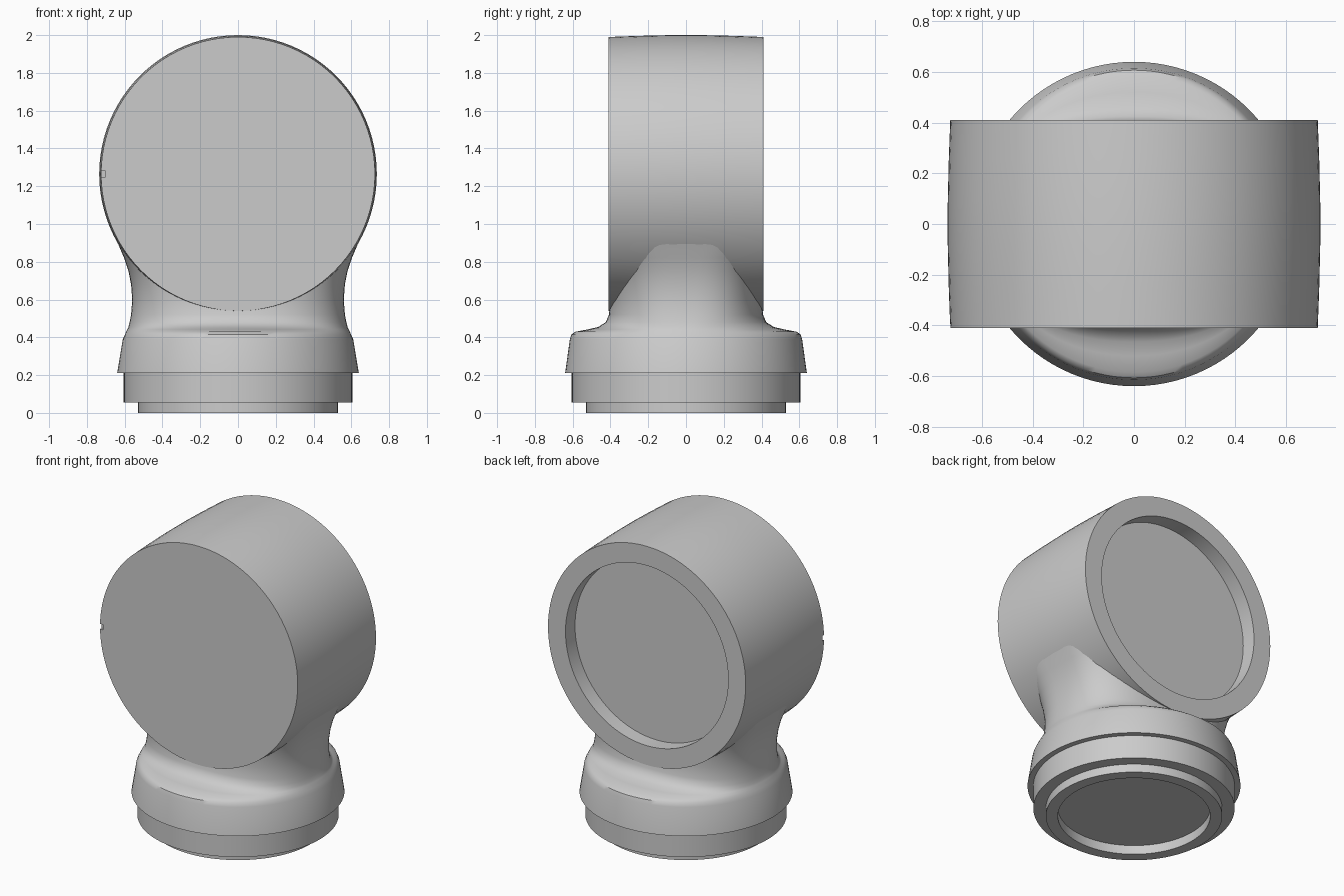
import bpy, bmesh, math
from mathutils import Matrix

cube = bpy.data.objects.get("Cube")
if cube:
    bpy.data.objects.remove(cube, do_unlink=True)

grey = bpy.data.materials.new("plain grey")
grey.use_nodes = True
colour = (0.6, 0.6, 0.6, 1)
grey.diffuse_color = colour
grey.node_tree.nodes["Principled BSDF"].inputs["Base Color"].default_value = colour

SEG = 96
HEAD_Z = 1.265


def loft(name, rows):
    """Skin stacked sections (z, half width x, half width y, roundness exponent)."""
    bm = bmesh.new()
    rings = []
    for z, a, b, n in rows:
        ring = []
        for i in range(SEG):
            t = 2 * math.pi * i / SEG
            c, s = math.cos(t), math.sin(t)
            x = math.copysign(abs(c) ** (2 / n), c) * a
            y = math.copysign(abs(s) ** (2 / n), s) * b
            ring.append(bm.verts.new((x, y, z)))
        rings.append(ring)
    for low, high in zip(rings, rings[1:]):
        for i in range(SEG):
            j = (i + 1) % SEG
            bm.faces.new((low[i], low[j], high[j], high[i]))
    bm.faces.new(rings[0][::-1])
    bm.faces.new(rings[-1])
    bmesh.ops.recalc_face_normals(bm, faces=bm.faces)
    mesh = bpy.data.meshes.new(name)
    bm.to_mesh(mesh)
    bm.free()
    obj = bpy.data.objects.new(name, mesh)
    bpy.context.collection.objects.link(obj)
    mesh.materials.append(grey)
    return obj


def lathe(name, profile):
    return loft(name, [(z, r, r, 2) for r, z in profile])


def lay_along_y(obj):
    """Turn the lathe axis so its top faces the back, at head height."""
    obj.data.transform(Matrix.Translation((0, 0, HEAD_Z)) @ Matrix.Rotation(-math.pi / 2, 4, 'X'))


def activate(obj):
    bpy.ops.object.select_all(action='DESELECT')
    obj.select_set(True)
    bpy.context.view_layer.objects.active = obj


def cut(obj, cutter):
    cutter.hide_render = True
    mod = obj.modifiers.new("cut", 'BOOLEAN')
    mod.operation = 'DIFFERENCE'
    mod.solver = 'EXACT'
    mod.object = cutter
    activate(obj)
    bpy.ops.object.modifier_apply(modifier=mod.name)
    bpy.data.objects.remove(cutter, do_unlink=True)


# Drum head: slightly barrelled, flat front, recessed back
head = lathe("drum_head", [(0.725, -0.41), (0.731, -0.25), (0.735, -0.08), (0.735, 0.08),
                           (0.731, 0.25), (0.725, 0.41), (0.597, 0.41), (0.597, 0.31)])
lay_along_y(head)

# Small notch on the front rim
bpy.ops.mesh.primitive_cube_add(size=0.035, location=(-0.722, -0.41, HEAD_Z))
cut(head, bpy.context.object)

# Collar and neck: round below, flattening to blend into the drum
neck = loft("collar_and_neck", [
    (0.21, 0.64, 0.64, 2), (0.39, 0.61, 0.615, 2), (0.415, 0.598, 0.607, 2),
    (0.43, 0.592, 0.585, 2), (0.442, 0.586, 0.52, 2.1), (0.455, 0.58, 0.465, 2.25),
    (0.48, 0.574, 0.425, 2.4), (0.52, 0.566, 0.408, 2.5), (0.6, 0.56, 0.4, 2.6),
    (0.68, 0.566, 0.398, 2.8), (0.75, 0.58, 0.398, 3), (0.82, 0.603, 0.398, 3.4),
    (0.9, 0.637, 0.398, 4), (0.96, 0.66, 0.398, 4), (1.02, 0.675, 0.39, 4)])
recess = lathe("recess_cutter", [(0.599, 0.305), (0.599, 0.8)])
lay_along_y(recess)
cut(neck, recess)

# Stepped foot with a shallow recess underneath
foot = lathe("stepped_foot", [(0.458, 0.06), (0.458, 0), (0.53, 0), (0.53, 0.055),
                              (0.605, 0.055), (0.605, 0.215)])

for part in (head, neck, foot):
    activate(part)
    bpy.ops.object.shade_smooth_by_angle(angle=math.radians(35))
